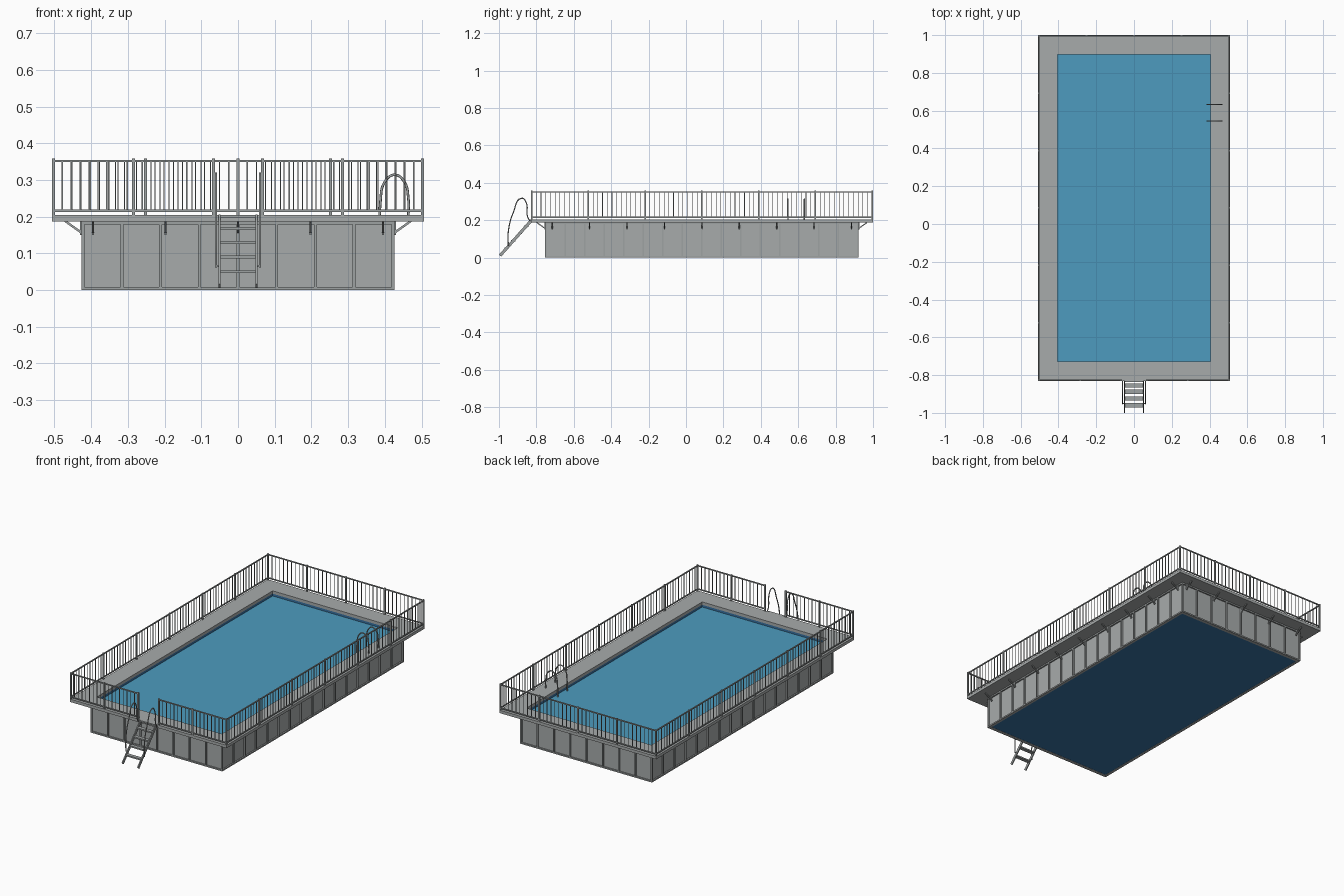
import bpy, bmesh
from mathutils import Vector, Matrix

if "Cube" in bpy.data.objects:
    bpy.data.objects.remove(bpy.data.objects["Cube"])


def material(name, rgb):
    m = bpy.data.materials.new(name)
    m.use_nodes = True
    m.diffuse_color = (*rgb, 1)
    m.node_tree.nodes["Principled BSDF"].inputs["Base Color"].default_value = (*rgb, 1)
    return m


GREY = material("galvanised grey", (0.39, 0.41, 0.41))
STEEL = material("steel grey", (0.34, 0.36, 0.36))
WATER = material("water blue", (0.074, 0.33, 0.52))
LINER = material("liner blue", (0.04, 0.17, 0.37))

# Main dimensions
CY = 0.085                        # middle of the pool along y
DX, DY = 0.507, 0.915             # deck half sizes
WX, WY = 0.426, 0.838             # wall half sizes
OX, OY = 0.404, 0.812             # opening half sizes
DECK0, DECK1 = 0.187, 0.204
RAIL_LOW, RAIL_TOP = 0.216, 0.355


def box(bm, x0, x1, y0, y1, z0, z1):
    size = Matrix.Diagonal((x1 - x0, y1 - y0, z1 - z0, 1))
    mid = Matrix.Translation(((x0 + x1) / 2, (y0 + y1) / 2, (z0 + z1) / 2))
    bmesh.ops.create_cube(bm, size=1, matrix=mid @ size)


def ring(bm, ox, oy, ix, iy, z0, z1):
    """Rectangular frame round the pool middle."""
    for s in (-1, 1):
        box(bm, *sorted((s * ix, s * ox)), CY - oy, CY + oy, z0, z1)
        box(bm, -ix, ix, *sorted((CY + s * iy, CY + s * oy)), z0, z1)


def bar(bm, a, b, w, h):
    """Square bar from a to b."""
    a, b = Vector(a), Vector(b)
    turn = (b - a).to_track_quat('Z', 'Y').to_matrix().to_4x4()
    size = Matrix.Diagonal((w, h, (b - a).length, 1))
    bmesh.ops.create_cube(bm, size=1, matrix=Matrix.Translation((a + b) / 2) @ turn @ size)


def finish(name, bm, mat):
    mesh = bpy.data.meshes.new(name)
    bm.to_mesh(mesh)
    bm.free()
    mesh.materials.append(mat)
    ob = bpy.data.objects.new(name, mesh)
    bpy.context.collection.objects.link(ob)
    return ob


def tube(name, points, radius):
    curve = bpy.data.curves.new(name, 'CURVE')
    curve.dimensions = '3D'
    curve.bevel_depth = radius
    curve.bevel_resolution = 2
    curve.resolution_u = 6
    curve.use_fill_caps = True
    sp = curve.splines.new('BEZIER')
    sp.bezier_points.add(len(points) - 1)
    for bp, p in zip(sp.bezier_points, points):
        bp.co = p
        bp.handle_left_type = bp.handle_right_type = 'AUTO'
    curve.materials.append(STEEL)
    bpy.context.collection.objects.link(bpy.data.objects.new(name, curve))


def steps(a, b, n):
    return [a + (b - a) * i / n for i in range(n + 1)]


# Deck with the pool opening
bm = bmesh.new()
ring(bm, DX, DY, OX, OY, DECK0, DECK1)
finish("deck", bm, GREY)

# Outer wall sheets
bm = bmesh.new()
ring(bm, WX - 0.008, WY - 0.008, OX + 0.006, OY + 0.006, 0, DECK0)
finish("wall_panels", bm, GREY)

# Wall frame: top and bottom rims and upright ribs
bm = bmesh.new()
for z0, z1 in ((0, 0.008), (DECK0 - 0.008, DECK0)):
    ring(bm, WX, WY, WX - 0.008, WY - 0.008, z0, z1)
for s in (-1, 1):
    for x in steps(-WX + 0.004, WX - 0.004, 8):
        box(bm, x - 0.004, x + 0.004, *sorted((CY + s * WY, CY + s * (WY - 0.008))), 0.008, DECK0 - 0.008)
    for y in steps(CY - WY + 0.004, CY + WY - 0.004, 16):
        box(bm, *sorted((s * WX, s * (WX - 0.008))), y - 0.004, y + 0.004, 0.008, DECK0 - 0.008)
finish("wall_frame", bm, STEEL)

# Liner: floor and inner lip
bm = bmesh.new()
box(bm, -OX - 0.008, OX + 0.008, CY - OY - 0.008, CY + OY + 0.008, 0.001, 0.006)
ring(bm, OX + 0.006, OY + 0.006, OX, OY, 0.006, DECK0)
finish("liner", bm, LINER)

bm = bmesh.new()
box(bm, -OX, OX, CY - OY, CY + OY, 0.168, 0.174)
finish("water", bm, WATER)

# Diagonal braces under the deck
bm = bmesh.new()
for s in (-1, 1):
    for x in steps(-0.395, 0.395, 4):
        bar(bm, (x, CY + s * (WY - 0.003), 0.154), (x, CY + s * (WY + 0.045), 0.188), 0.006, 0.006)
        box(bm, x - 0.003, x + 0.003, *sorted((CY + s * WY, CY + s * (WY + 0.004))), 0.15, DECK0)
    for y in steps(CY - 0.8, CY + 0.8, 8):
        bar(bm, (s * (WX - 0.003), y, 0.154), (s * (WX + 0.045), y, 0.188), 0.006, 0.006)
        box(bm, *sorted((s * WX, s * (WX + 0.004))), y - 0.003, y + 0.003, 0.15, DECK0)
finish("deck_braces", bm, STEEL)

# Railings: each run has posts, two rails and balusters
RX, RY = DX - 0.004, DY - 0.004


def railing(name, a, b, bays, per_bay):
    a, b = Vector(a), Vector(b)
    bm = bmesh.new()
    for z in (RAIL_LOW, RAIL_TOP - 0.003):
        bar(bm, (*a, z), (*b, z), 0.006, 0.006)
    n = bays * per_bay
    for i, p in enumerate(steps(a, b, n)):
        if i % per_bay == 0:
            box(bm, p.x - 0.004, p.x + 0.004, p.y - 0.004, p.y + 0.004, DECK1 - 0.002, RAIL_TOP + 0.003)
        else:
            r = 0.0015
            box(bm, p.x - r, p.x + r, p.y - r, p.y + r, RAIL_LOW, RAIL_TOP - 0.003)
    finish(name, bm, STEEL)


front, back = CY - RY, CY + RY
railing("left_railing", (RX, front), (RX, back), 6, 12)
railing("right_railing", (-RX, front), (-RX, back), 6, 12)
railing("back_railing", (-RX, back), (RX, back), 4, 10)
railing("front_left_railing", (0.067, front), (RX, front), 2, 9)
railing("front_right_railing", (-RX, front), (-0.067, front), 2, 9)

# Entry steps: sloping stringers and flat treads
bm = bmesh.new()
for s in (-1, 1):
    bar(bm, (s * 0.05, -0.994, 0.011), (s * 0.05, -0.826, 0.2), 0.006, 0.016)
    bar(bm, (s * 0.048, -0.95, 0.066), (s * 0.061, -0.95, 0.066), 0.005, 0.005)
for z in (0.05, 0.09, 0.13, 0.168, 0.2):
    y = -0.994 + (z - 0.011) * 0.89
    box(bm, -0.048, 0.048, y - 0.011, y + 0.011, z - 0.004, z + 0.004)
finish("entry_steps", bm, STEEL)

# Curved handrails of the entry steps
PATH = [(-0.95, 0.062), (-0.95, 0.14), (-0.922, 0.245), (-0.878, 0.318),
        (-0.855, 0.295), (-0.846, 0.215), (-0.834, 0.196)]
for side, s in (("left", 1), ("right", -1)):
    tube(side + "_entry_handrail", [(s * 0.06, y, z) for y, z in PATH], 0.003)

# Arched grab rails of the pool ladder
ARCH = [(0.388, 0.12), (0.388, 0.24), (0.4, 0.295), (0.427, 0.314),
        (0.453, 0.295), (0.464, 0.25), (0.464, 0.198)]
for side, y in (("front", 0.545), ("back", 0.633)):
    tube(side + "_grab_rail", [(x, y, z) for x, z in ARCH], 0.0035)
